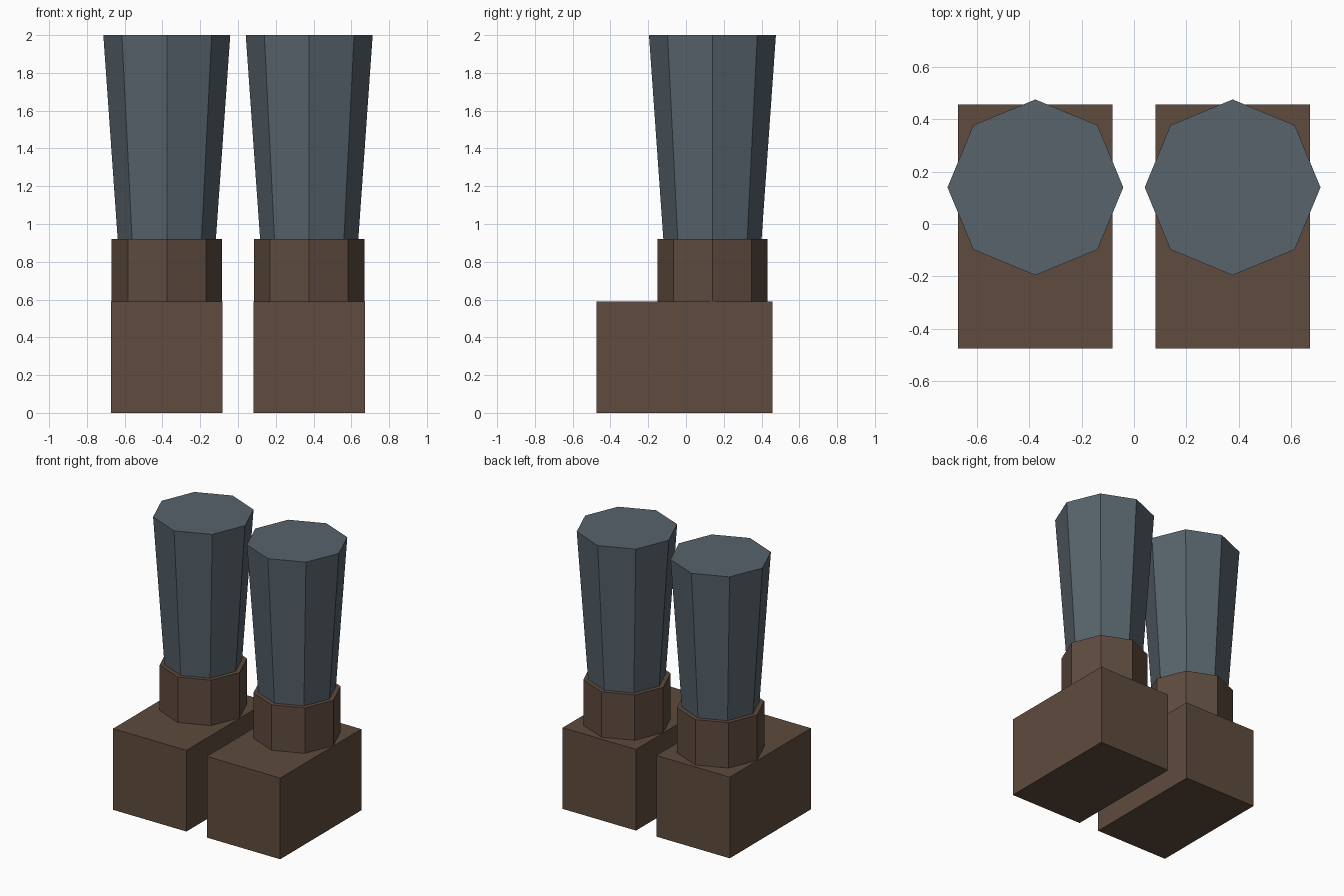
import bpy
import math

if "Cube" in bpy.data.objects:
    bpy.data.objects.remove(bpy.data.objects["Cube"])


def material(name, rgb):
    m = bpy.data.materials.new(name)
    m.diffuse_color = (*rgb, 1.0)
    m.use_nodes = True
    m.node_tree.nodes["Principled BSDF"].inputs["Base Color"].default_value = m.diffuse_color
    return m


brown = material("boot_brown", (0.112, 0.070, 0.048))
blue = material("trouser_slate", (0.095, 0.125, 0.147))

LEG_X, LEG_Y = 0.377, 0.14


def finish(name, mat):
    ob = bpy.context.object
    ob.name = name
    ob.data.materials.append(mat)
    return ob


def tapered(name, mat, x, r_low, r_high, z_low, z_high):
    # eight-sided section with corners on the x and y axes
    bpy.ops.mesh.primitive_cone_add(
        vertices=8, radius1=r_low, radius2=r_high, depth=z_high - z_low,
        location=(x, LEG_Y, (z_low + z_high) / 2))
    return finish(name, mat)


for side, s in (("left", -1), ("right", 1)):
    x = s * LEG_X
    # blocky foot, extended towards the front
    bpy.ops.mesh.primitive_cube_add(size=1, location=(x, -0.009, 0.295))
    foot = finish(side + "_foot", brown)
    foot.scale = (0.59, 0.932, 0.59)
    # ankle cuff
    tapered(side + "_cuff", brown, x, 0.292, 0.292, 0.59, 0.92)
    # trouser leg, widening upwards
    tapered(side + "_leg", blue, x, 0.26, 0.336, 0.92, 2.0)
